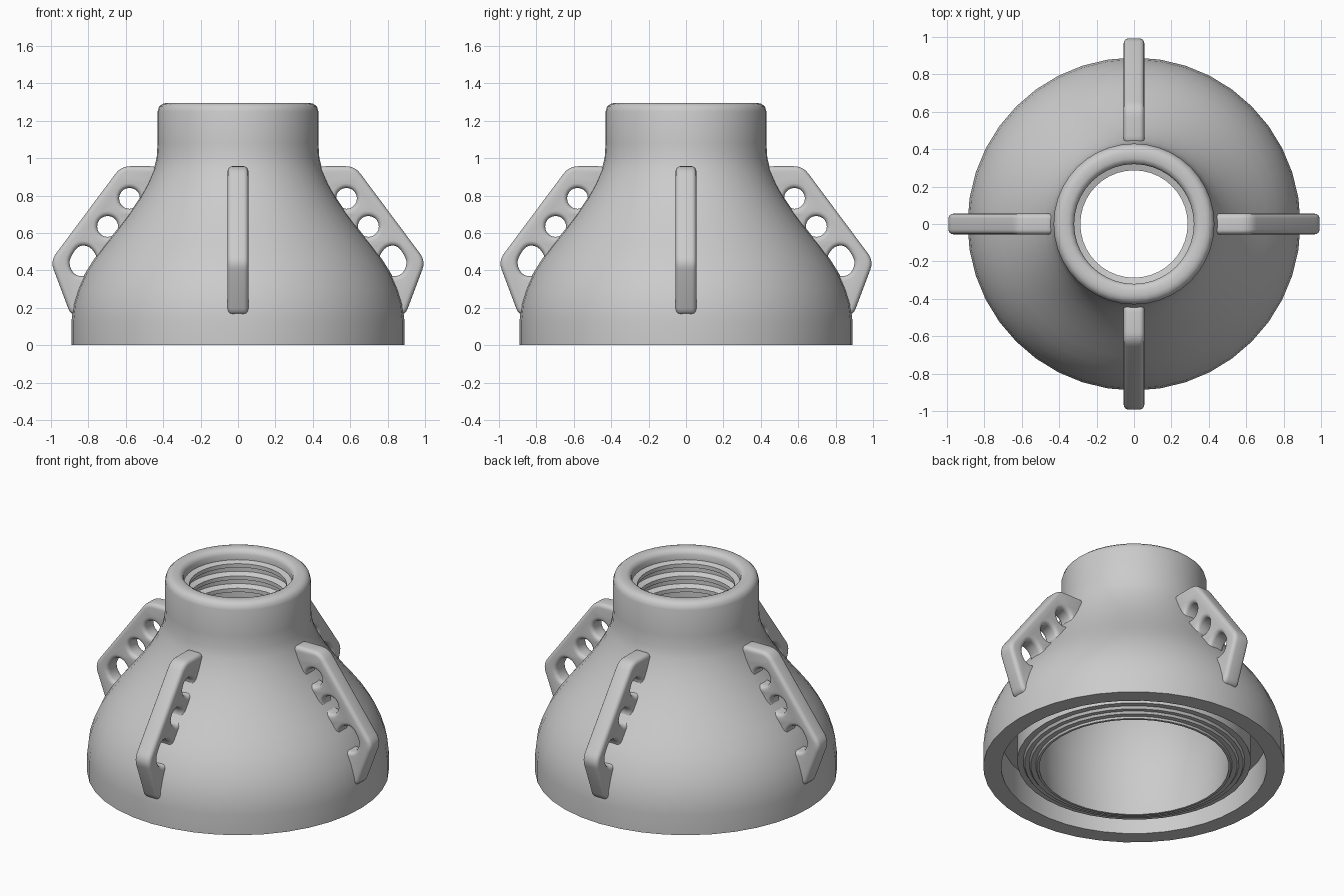
import bpy, bmesh, math
from mathutils import Matrix, Vector

cube = bpy.data.objects.get("Cube")
if cube:
    bpy.data.objects.remove(cube, do_unlink=True)

grey = bpy.data.materials.new("plain grey")
grey.diffuse_color = (0.6, 0.6, 0.6, 1)
grey.use_nodes = True
grey.node_tree.nodes["Principled BSDF"].inputs["Base Color"].default_value = (0.6, 0.6, 0.6, 1)


def smooth(obj, angle):
    bpy.ops.object.select_all(action='DESELECT')
    obj.select_set(True)
    bpy.context.view_layer.objects.active = obj
    bpy.ops.object.shade_smooth_by_angle(angle=math.radians(angle))


def lathe(name, profile, steps=40):
    """Revolve a closed (radius, height) loop around the z axis."""
    bm = bmesh.new()
    rings = []
    for i in range(steps):
        a = math.tau * i / steps
        rings.append([bm.verts.new((r * math.cos(a), r * math.sin(a), z)) for r, z in profile])
    n = len(profile)
    for i in range(steps):
        here, there = rings[i], rings[(i + 1) % steps]
        for j in range(n):
            k = (j + 1) % n
            bm.faces.new((here[j], there[j], there[k], here[k]))
    bmesh.ops.recalc_face_normals(bm, faces=bm.faces)
    mesh = bpy.data.meshes.new(name)
    bm.to_mesh(mesh)
    bm.free()
    mesh.materials.append(grey)
    obj = bpy.data.objects.new(name, mesh)
    bpy.context.collection.objects.link(obj)
    smooth(obj, 40)
    return obj


def rounded(points, radius, steps=5):
    """Round every corner of a polygon with a small quadratic arc."""
    out = []
    pts = [Vector(p) for p in points]
    for i, p in enumerate(pts):
        a, b = pts[i - 1] - p, pts[(i + 1) % len(pts)] - p
        start = p + a.normalized() * min(radius, a.length * 0.48)
        end = p + b.normalized() * min(radius, b.length * 0.48)
        for s in range(steps + 1):
            t = s / steps
            out.append(start * (1 - t) ** 2 + p * 2 * t * (1 - t) + end * t * t)
    return out


def circle(x, z, r, steps=20):
    return [(x + r * math.cos(math.tau * i / steps), z + r * math.sin(math.tau * i / steps))
            for i in range(steps)]


# Bell shell: outer skin from base to neck
outer = [(.89, 0), (.89, .13), (.88, .22), (.855, .30), (.82, .38), (.77, .46), (.71, .54),
         (.645, .62), (.585, .70), (.53, .78), (.485, .86), (.45, .94), (.435, 1.0),
         (.43, 1.08), (.43, 1.25), (.422, 1.275), (.405, 1.29), (.385, 1.295)]
# Neck lip and the threaded bore below it
bore = [(.35, 1.295), (.33, 1.285), (.32, 1.265), (.32, 1.23)]
for i in range(3):
    z = 1.22 - i * 0.08
    bore += [(.287, z), (.287, z - .025), (.32, z - .035), (.32, z - .065)]
# Hollow inside the bell, down to the base opening
hollow = [(.32, .96), (.35, .89), (.40, .80), (.46, .70), (.51, .60), (.55, .48),
          (.575, .34), (.575, .15), (.56, 0)]
# Stepped threads around the opening, then the ring groove inside the rim
collar = [(.575, 0), (.58, .012), (.61, .012), (.62, .025), (.645, .025),
          (.655, .04), (.69, .04), (.69, .2), (.785, .2), (.785, 0)]
lathe("bell_body", outer + bore + hollow + collar)

# Grip fins: angular plates with three finger holes
BEVEL = 0.025
outline = rounded([(.89, .15), (1.003, .45), (.625, .957), (.42, .957), (.43, .82),
                   (.56, .64), (.68, .46), (.78, .2)], .05)
holes = [circle(.58, .785, .056), circle(.697, .635, .056),
         rounded([(.79, .53), (.855, .535), (.91, .445), (.875, .37), (.80, .37), (.745, .46)], .04)]


def grip_fin(name, turn):
    curve = bpy.data.curves.new(name, 'CURVE')
    curve.dimensions = '2D'
    curve.fill_mode = 'BOTH'
    curve.extrude = 0.055 - BEVEL
    curve.bevel_depth = BEVEL
    curve.bevel_resolution = 3
    curve.offset = -BEVEL
    for loop in [outline] + holes:
        spline = curve.splines.new('POLY')
        spline.points.add(len(loop) - 1)
        for point, (x, y) in zip(spline.points, loop):
            point.co = (x, y, 0, 1)
        spline.use_cyclic_u = True
    curve.materials.append(grey)
    obj = bpy.data.objects.new(name, curve)
    bpy.context.collection.objects.link(obj)
    obj.matrix_world = Matrix.Rotation(turn, 4, 'Z') @ Matrix.Rotation(math.pi / 2, 4, 'X')
    bpy.ops.object.select_all(action='DESELECT')
    obj.select_set(True)
    bpy.context.view_layer.objects.active = obj
    bpy.ops.object.convert(target='MESH')
    obj = bpy.context.view_layer.objects.active
    # Weld the caps to the rounded edge so the shading flows over it
    bm = bmesh.new()
    bm.from_mesh(obj.data)
    bmesh.ops.remove_doubles(bm, verts=bm.verts, dist=0.0005)
    bmesh.ops.recalc_face_normals(bm, faces=bm.faces)
    bm.to_mesh(obj.data)
    bm.free()
    smooth(obj, 40)


for i, side in enumerate(("left", "back", "right", "front")):
    grip_fin(side + "_grip_fin", i * math.pi / 2)
